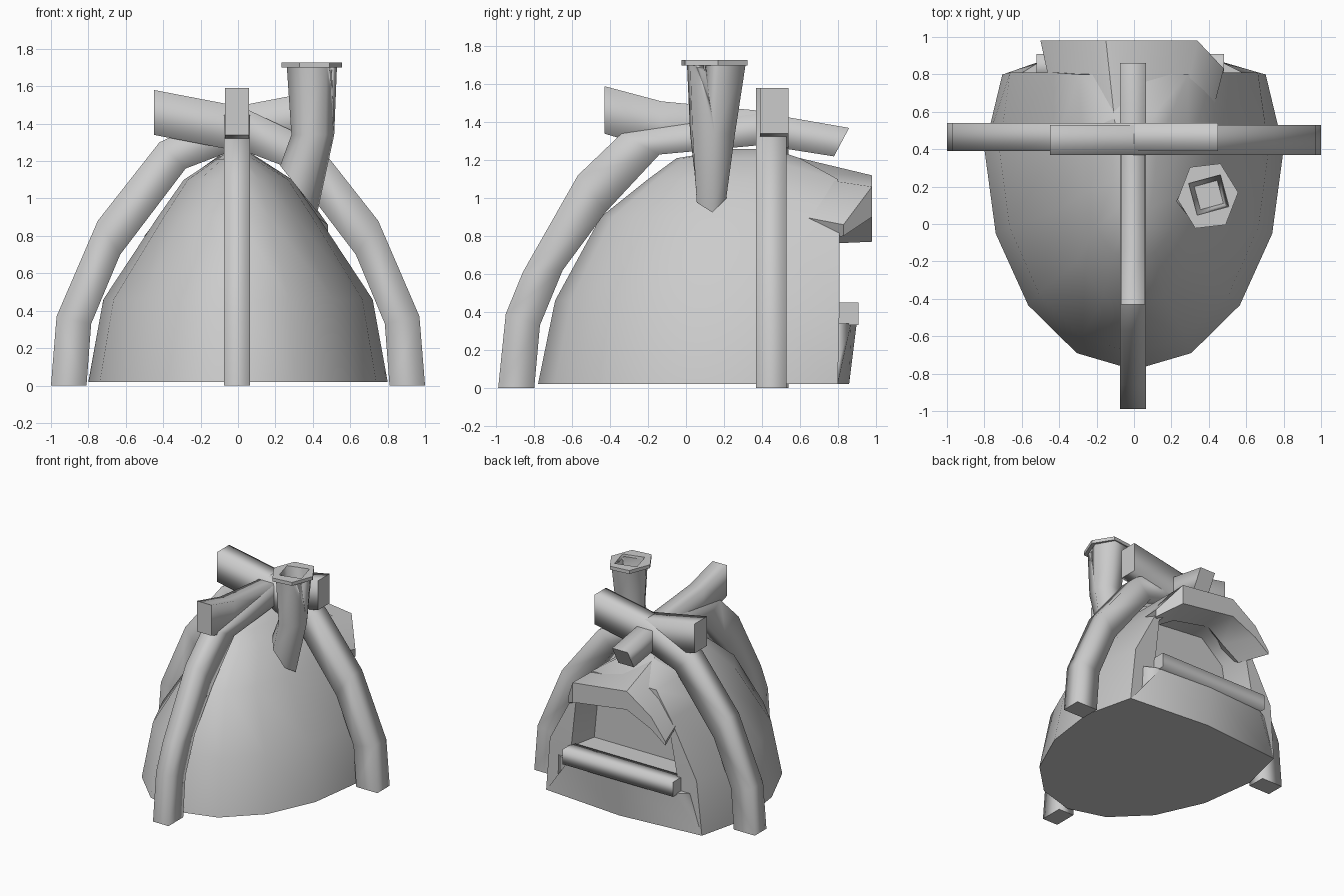
import bpy, bmesh
from math import sin, cos, pi, radians

cube = bpy.data.objects.get("Cube")
if cube:
    bpy.data.objects.remove(cube, do_unlink=True)

grey = bpy.data.materials.new("plain grey")
grey.use_nodes = True
GREY = (0.6, 0.6, 0.6, 1)
grey.diffuse_color = GREY
grey.node_tree.nodes["Principled BSDF"].inputs["Base Color"].default_value = GREY


def loft(name, rings, smooth=True):
    """Skin a list of equal rings and close both ends with flat caps."""
    bm = bmesh.new()
    loops = [[bm.verts.new(p) for p in ring] for ring in rings]
    n = len(rings[0])
    for a, b in zip(loops, loops[1:]):
        for i in range(n):
            j = (i + 1) % n
            bm.faces.new((a[i], a[j], b[j], b[i])).smooth = smooth
    bm.faces.new(loops[0])
    bm.faces.new(loops[-1])
    bmesh.ops.recalc_face_normals(bm, faces=bm.faces)
    mesh = bpy.data.meshes.new(name)
    bm.to_mesh(mesh)
    bm.free()
    mesh.materials.append(grey)
    obj = bpy.data.objects.new(name, mesh)
    bpy.context.collection.objects.link(obj)
    return obj


def pole(name, pairs, place, lo, hi):
    """Four-sided pole from (outer, inner) outline pairs lying in one plane."""
    return loft(name, [[place(*o, lo), place(*o, hi), place(*i, hi), place(*i, lo)]
                       for o, i in pairs])


def cut(obj, cutter):
    cutter.hide_render = True
    mod = obj.modifiers.new("cut", "BOOLEAN")
    mod.operation, mod.solver, mod.object = "DIFFERENCE", "EXACT", cutter
    bpy.context.view_layer.objects.active = obj
    bpy.ops.object.modifier_apply(modifier=mod.name)
    bpy.data.objects.remove(cutter, do_unlink=True)


def smooth_by_angle(obj, degrees):
    bpy.ops.object.select_all(action="DESELECT")
    obj.select_set(True)
    bpy.context.view_layer.objects.active = obj
    bpy.ops.object.shade_smooth_by_angle(angle=radians(degrees))


# Dome: half-elliptic front, flat back wall
CENTRE = 0.4


def dome_ring(z, w, front, back, taper):
    arc = [(w * cos(pi * k / 8), CENTRE - (CENTRE - front) * sin(pi * k / 8), z)
           for k in range(9)]
    return arc + [(-w * taper, back, z), (w * taper, back, z)]


dome = loft("dome", [dome_ring(*r) for r in (
    (0.02, 0.80, -0.78, 0.80, 0.88),
    (0.46, 0.72, -0.69, 0.81, 0.92),
    (0.90, 0.43, -0.45, 0.81, 1.0),
    (1.10, 0.29, -0.20, 0.80, 1.0),
    (1.21, 0.12, -0.05, 0.60, 1.0),
    (1.26, 0.04, 0.25, 0.45, 1.0))])

# Window recess in the back wall, narrowing inwards
outline = [(0.47, 0.44), (0.43, 0.80), (0.28, 0.93), (-0.2, 0.97), (-0.42, 0.80), (-0.49, 0.44)]
cut(dome, loft("window_cutter", [[(x * s, y, z) for x, z in outline]
                                 for y, s in ((0.58, 0.9), (0.81, 1), (1.2, 1))]))
smooth_by_angle(dome, 45)

# Awning: the roof shell drawn out over the window; each ring is inner and outer
# top edge, then outer and inner lower edge
awning = [((0.40, 0.92), (0.48, 0.83, 0.86), 0.80),
          ((0.24, 1.13), (0.34, 0.98, 1.06), 0.90),
          ((-0.10, 1.23), (-0.15, 0.98, 1.12), 0.97),
          ((-0.24, 1.13), (-0.37, 0.98, 0.97), 0.87),
          ((-0.40, 0.92), (-0.50, 0.98, 0.80), 0.77)]
shell = loft("awning", [[(ix, 0.52, iz), (x, y, z), (x, y, low), (ix, 0.75, low - 0.01)]
                        for (ix, iz), (x, y, z), low in awning])
smooth_by_angle(shell, 45)

# Window sill and the bulging apron below it
loft("window_sill", [[(x, 0.77, 0.33), (x, 0.91, 0.33), (x, 0.91, 0.45), (x, 0.77, 0.45)]
                     for x in (-0.52, 0.48)])
base = [(-0.70, 0.80), (0.0, 0.86), (0.70, 0.80)]
top = [(-0.50, 0.87), (0.0, 0.90), (0.46, 0.87)]
loft("apron", [[(-0.66, 0.77, z), *((x, y, z) for x, y in row), (0.66, 0.77, z)]
               for z, row in ((0.02, base), (0.34, top))])

# Crossed side poles
side = [((1.0, 0), (0.81, 0)), ((0.97, 0.37), (0.785, 0.33)), ((0.75, 0.88), (0.63, 0.70)),
        ((0.42, 1.30), (0.28, 1.16)), ((0.02, 1.49), (0.07, 1.24)),
        ((-0.45, 1.58), (-0.45, 1.34))]
for name, s, lo, hi in (("left_pole", 1, 0.37, 0.53), ("right_pole", -1, 0.39, 0.54)):
    pole(name, side, lambda u, z, w, s=s: (s * u, w, z), lo, hi)

# Front pole and the short ridge beam lying on it
front = [((-0.99, 0), (-0.8, 0)), ((-0.95, 0.39), (-0.77, 0.33)), ((-0.86, 0.61), (-0.65, 0.62)),
         ((-0.57, 1.12), (-0.42, 0.93)), ((-0.34, 1.34), (-0.14, 1.23)),
         ((0.4, 1.45), (0.4, 1.28)), ((0.86, 1.37), (0.78, 1.22))]
ridge = [((-0.43, 1.59), (-0.43, 1.34)), ((-0.13, 1.51), (-0.13, 1.25)), ((0.5, 1.45), (0.5, 1.29))]
pole("front_pole", front, lambda u, z, w: (w, u, z), -0.075, 0.065)
pole("ridge_beam", ridge, lambda u, z, w: (w, u, z), -0.07, 0.06)


# Chimney: bent six-sided flue with a rim and a square hole
def hexagon(x, y, z, rx, ry, tilt=0):
    pts = [(rx * cos(pi * k / 3 + 0.1), ry * sin(pi * k / 3 + 0.1)) for k in range(6)]
    return [(x + a, y + b, z + tilt * a) for a, b in pts]


def square(z, r):
    return [(0.40 + r * cos(pi * k / 2 + 1.05), 0.155 + r * sin(pi * k / 2 + 1.05), z)
            for k in range(4)]


flue = loft("chimney_flue", [hexagon(0.325, 0.13, 1.05, 0.10, 0.09, -1.26),
                             hexagon(0.40, 0.14, 1.34, 0.115, 0.13),
                             hexagon(0.395, 0.16, 1.71, 0.135, 0.17)])
rim = loft("chimney_rim", [hexagon(0.395, 0.15, z, 0.163, 0.19) for z in (1.70, 1.728)],
           smooth=False)
for part in (flue, rim):
    cut(part, loft("hole_cutter", [square(1.5, 0.09), square(1.8, 0.135)]))
